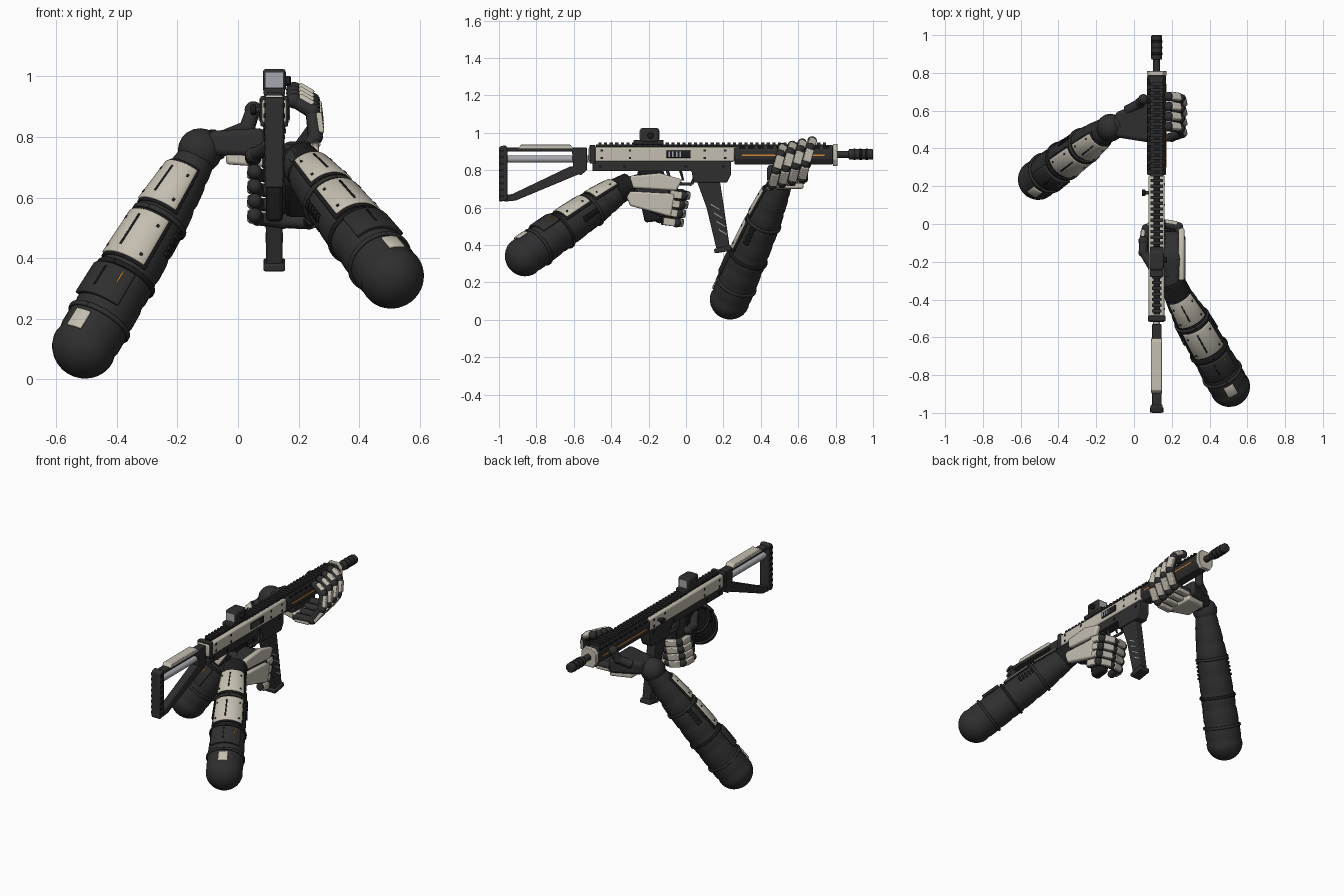
import bpy, bmesh, math
from mathutils import Vector, Matrix

cube = bpy.data.objects.get("Cube")
if cube:
    bpy.data.objects.remove(cube)


def material(name, rgb):
    m = bpy.data.materials.new(name)
    m.use_nodes = True
    m.diffuse_color = (*rgb, 1)
    bsdf = m.node_tree.nodes["Principled BSDF"]
    bsdf.inputs["Base Color"].default_value = (*rgb, 1)
    bsdf.inputs["Roughness"].default_value = 0.6
    return m


DARK = material("charcoal", (0.028, 0.028, 0.029))
BLACK = material("black", (0.012, 0.012, 0.013))
LIGHT = material("bone", (0.56, 0.52, 0.44))
STEEL = material("steel", (0.38, 0.39, 0.42))
ORANGE = material("orange", (0.65, 0.24, 0.03))
GX = 0.12      # centre line of the rifle
made = []


def finish(name, bm, mat, bevel=0, matrix=None):
    bmesh.ops.recalc_face_normals(bm, faces=bm.faces)
    me = bpy.data.meshes.new(name)
    bm.to_mesh(me)
    bm.free()
    me.materials.append(mat)
    ob = bpy.data.objects.new(name, me)
    bpy.context.collection.objects.link(ob)
    if matrix is not None:
        ob.matrix_world = matrix
    if bevel:
        mod = ob.modifiers.new("bevel", 'BEVEL')
        mod.width, mod.segments, mod.limit_method = bevel, 2, 'ANGLE'
    made.append(ob)
    return ob


def boxes(name, items, mat, bevel=0, matrix=None):
    bm = bmesh.new()
    for loc, size in items:
        bmesh.ops.create_cube(bm, size=1, matrix=Matrix.Translation(loc) @ Matrix.Diagonal((*size, 1)))
    return finish(name, bm, mat, bevel, matrix)


def box(name, loc, size, mat, bevel=0.004, matrix=None):
    return boxes(name, [(loc, size)], mat, bevel, matrix)


def prism(name, pts, lo, hi, mat, bevel=0.004, axis='x'):
    """Extrude a (y, z) outline along x, or an (x, z) outline along y."""
    place = (lambda p, d: (d, p[0], p[1])) if axis == 'x' else (lambda p, d: (p[0], d, p[1]))
    bm = bmesh.new()
    a = [bm.verts.new(place(p, lo)) for p in pts]
    b = [bm.verts.new(place(p, hi)) for p in pts]
    bm.faces.new(a)
    bm.faces.new(b)
    for i in range(len(pts)):
        j = (i + 1) % len(pts)
        bm.faces.new((a[i], a[j], b[j], b[i]))
    return finish(name, bm, mat, bevel)


def frame(origin, along, out):
    a = Vector(along).normalized()
    n = Vector(out)
    n = (n - a * n.dot(a)).normalized()
    m = Matrix((n, a.cross(n), a)).transposed().to_4x4()
    m.translation = origin
    return m


def rod(name, p, q, r0, r1, mat, bevel=0.004, sides=16):
    p, q = Vector(p), Vector(q)
    bm = bmesh.new()
    bmesh.ops.create_cone(bm, cap_ends=True, segments=sides, radius1=r0, radius2=r1, depth=(q - p).length)
    return finish(name, bm, mat, bevel, frame((p + q) / 2, q - p, (0.31, 0.2, 0.9)))


def ball(name, loc, r, mat):
    bm = bmesh.new()
    bmesh.ops.create_uvsphere(bm, u_segments=16, v_segments=10, radius=r)
    return finish(name, bm, mat, 0, Matrix.Translation(loc))


def hull(name, pts, mat, bevel=0.015):
    bm = bmesh.new()
    for p in pts:
        bm.verts.new(p)
    bmesh.ops.convex_hull(bm, input=bm.verts)
    bmesh.ops.dissolve_limit(bm, angle_limit=0.02, verts=bm.verts, edges=bm.edges)
    return finish(name, bm, mat, bevel)


# ---- forearms -------------------------------------------------------------
PROFILE = [(0, .06), (.1, .073), (.3, .09), (.6, .1), (.85, .105), (1, .107)]


def radius(t):
    for (t0, r0), (t1, r1) in zip(PROFILE, PROFILE[1:]):
        if t <= t1:
            return r0 + (r1 - r0) * (t - t0) / (t1 - t0)
    return PROFILE[-1][1]


def grid(rings, sides, closed):
    bm = bmesh.new()
    rows = [[bm.verts.new(p) for p in ring] for ring in rings]
    for u, v in zip(rows, rows[1:]):
        for i in range(sides if closed else sides - 1):
            j = (i + 1) % sides
            bm.faces.new((u[i], u[j], v[j], v[i]))
    return bm, rows


def forearm(side, wrist, elbow, out):
    wrist, elbow = Vector(wrist), Vector(elbow)
    length = (elbow - wrist).length
    m = frame(wrist, elbow - wrist, out)
    polar = lambda r, a, z: (r * math.cos(a), r * math.sin(a), z)
    # sleeve with rounded elbow cap and seams
    prof = [(t * length, radius(t) - 0.004 * (k % 5 == 4)) for k, t in enumerate(i / 40 for i in range(41))]
    prof += [(length + .105 * math.sin(k * math.pi / 16), .107 * math.cos(k * math.pi / 16) + .001) for k in range(1, 9)]
    bm, rows = grid([[polar(r, i * math.tau / 32, z) for i in range(32)] for z, r in prof], 32, True)
    bm.faces.new(rows[0])
    bm.faces.new(rows[-1])
    finish(side + "_forearm_sleeve", bm, DARK, 0, m)

    def shell(name, t0, t1, a0, a1, lift, mat, thick=0.012, bevel=0.004):
        n = max(3, int(abs(a1 - a0) / 8))
        rings = [[polar(radius(t) + lift, math.radians(a0 + (a1 - a0) * i / n), t * length) for i in range(n + 1)]
                 for t in (t0, (t0 + t1) / 2, t1)]
        bm, _ = grid(rings, n + 1, False)
        ob = finish(f"{side}_{name}", bm, mat, 0, m)
        mod = ob.modifiers.new("thickness", 'SOLIDIFY')
        mod.thickness, mod.offset = thick, 0
        if bevel:
            b = ob.modifiers.new("bevel", 'BEVEL')
            b.width, b.segments, b.limit_method = bevel, 2, 'ANGLE'

    # armour plates, slots and screws
    for k, (t0, t1) in enumerate(((.1, .31), (.37, .6))):
        shell(f"arm_plate_{k}", t0, t1, -52, 52, .005, LIGHT)
        shell(f"plate_slot_{k}", t0 + .03, t1 - .04, 4, 8, .0115, BLACK, .002, 0)
        for a in (-40, 38):
            for t in (t0 + .04, t1 - .04):
                shell(f"plate_screw_{k}", t, t + .012, a, a + 5, .0115, BLACK, .003, 0)
        shell(f"plate_rim_{k}", t0 - .012, t1 + .012, -60, 60, .001, BLACK, .01)
    shell("elbow_plate", .66, .82, -48, 48, .008, DARK, .016)
    shell("elbow_slot", .68, .78, 4, 7, .0165, BLACK, .002, 0)
    shell("elbow_accent", .675, .74, -28, -26, .0165, ORANGE, .002, 0)
    shell("elbow_badge", .9, .99, -14, 16, .004, LIGHT, .01)
    for t in (.335, .63, .86):
        shell("arm_band", t, t + .022, 0, 360, .002, BLACK if t == .63 else DARK, .012)
    for k in range(5):
        for a in (80, -98):
            shell("side_rib", .36 + k * .03, .375 + k * .03, a, a + 18, .003, BLACK, .008, 0)


forearm("right", (.2, -.32, .72), (.507, -.862, .34), (.1, -.25, .9))
forearm("left", (-.13, .51, .74), (-.507, .235, .108), (-.35, -.75, .5))


# ---- hands ----------------------------------------------------------------
def finger(name, pts, r, centre, plates=True):
    pts = [Vector(p) for p in pts]
    for k, (p, q) in enumerate(zip(pts, pts[1:])):
        rod(f"{name}_segment_{k}", p, q, r, r * .92, DARK, 0.003, 12)
        ball(f"{name}_joint_{k}", q, r * 1.08, DARK)
        if plates:
            mid = (p + q) / 2
            out = mid - Vector(centre)
            m = frame(mid, q - p, out)
            box(f"{name}_plate_{k}", (r * .65, 0, 0), (r, r * 1.75, (q - p).length * .8), LIGHT, .005, m)


# right hand on the pistol grip
side_outline = [(-.35, .76), (-.31, .64), (-.1, .53), (-.04, .56), (-.04, .72), (-.17, .79)]
hull("right_palm", [(x, y, z) for x in (.15, .25) for y, z in side_outline], DARK, .025)
prism("right_hand_upper_plate", [(-.3, .77), (-.14, .785), (-.02, .75), (-.05, .69), (-.29, .705)], .235, .268, LIGHT, .01)
prism("right_hand_lower_plate", [(-.33, .69), (-.06, .675), (-.08, .55), (-.3, .61)], .235, .272, LIGHT, .01)
for k in range(4):
    z = .675 - k * .048
    y = -.005 - k * .012
    finger(f"right_finger_{k}", [(.245, y - .09, z), (.235, y - .01, z - .012), (.15, y + .005, z - .01),
                                 (.065, y - .02, z), (.055, y - .1, z + .01)], .023, (.15, -.1, z))
finger("right_thumb", [(.18, -.27, .75), (.1, -.23, .765), (.05, -.15, .74), (.05, -.09, .73)], .025, (.15, -.1, .7), False)
rod("right_wrist_cuff", (.235, -.38, .68), (.2, -.3, .725), .074, .066, BLACK)

# left hand under the handguard
ball("left_wrist_ball", (-.125, .51, .755), .074, DARK)
rod("left_wrist_cuff", (-.17, .5, .74), (-.06, .53, .78), .055, .052, DARK, .01)
hull("left_palm", [(-.1, y, z) for y in (.46, .59) for z in (.74, .82)]
     + [(.09, y, z) for y in (.43, .66) for z in (.73, .83)], DARK, .02)
hull("left_hand_plate", [(-.04, y, z) for y in (.46, .6) for z in (.71, .75)]
     + [(.1, y, z) for y in (.43, .63) for z in (.7, .75)], LIGHT, .01)
for k in range(4):
    y = .46 + k * .053
    z = .72 + k * .012
    finger(f"left_finger_{k}", [(.08, y - .01, z), (.2, y, z), (.255, y + .02, z + .08),
                                (.245, y + .045, z + .165), (.185, y + .055, z + .2)], .024, (.15, y, .84))
finger("left_thumb", [(-.04, .6, .8), (.03, .64, .83), (.05, .66, .89)], .026, (.15, .6, .85), False)

# ---- rifle: receiver and handguard ----------------------------------------
prism("receiver", [(-.52, .845), (-.52, .925), (.26, .925), (.26, .845)], GX - .042, GX + .042, LIGHT, .01)
prism("lower_receiver", [(-.5, .795), (-.5, .85), (.24, .85), (.24, .775), (.22, .735), (.04, .735), (.03, .795)],
      GX - .034, GX + .034, DARK)
box("ejection_port", (GX + .042, -.04, .885), (.012, .13, .04), BLACK)
boxes("port_ribs", [((GX + .049, -.09 + k * .02, .885), (.004, .008, .03)) for k in range(4)], STEEL)
boxes("receiver_screws", [((GX, y, z), (.089, .012, .012)) for y in (-.45, -.3, .1, .21) for z in (.865, .905)], BLACK)
boxes("lower_pins", [((GX, y, .82), (.076, .016, .016)) for y in (-.46, -.33, .0, .2)], BLACK)
box("rear_collar", (GX, -.5, .885), (.092, .03, .1), DARK)
c = [(.05, .86), (.05, .91), (.03, .935), (-.03, .935), (-.05, .91), (-.05, .86), (-.03, .83), (.03, .83)]
prism("handguard", [(GX + x, z) for x, z in c], .26, .785, DARK, .004, 'y')
prism("front_collar", [(GX + x * 1.04, .885 + (z - .885) * 1.13) for x, z in c], .785, .81, LIGHT, .003, 'y')
boxes("handguard_stripes", [((GX + s * .05, .52, .88), (.004, .44, .009)) for s in (-1, 1)], ORANGE)
boxes("handguard_vents", [((GX + s * .043, .3 + k * .05, .921), (.012, .03, .012)) for s in (-1, 1) for k in range(10)], BLACK)
box("top_rail", (GX, .13, .93), (.036, 1.22, .014), BLACK, 0)
boxes("rail_teeth", [((GX, -.46 + k * .03, .94), (.066 if k > 10 else .05, .017, .014)) for k in range(41)], DARK)

# barrel and muzzle
rod("barrel", (GX, .8, .885), (GX, .9, .885), .019, .019, DARK)
rod("muzzle", (GX, .87, .885), (GX, 1, .885), .029, .029, DARK, .006)
for k in range(3):
    rod("muzzle_ring", (GX, .895 + k * .033, .885), (GX, .907 + k * .033, .885), .031, .031, BLACK, .002)

# magazine, trigger and pistol grip
prism("magazine", [(.055, .75), (.18, .75), (.2, .62), (.235, .38), (.165, .37), (.11, .6)], GX - .027, GX + .027, DARK, .006)
prism("magazine_base", [(.152, .355), (.15, .38), (.24, .4), (.245, .37)], GX - .036, GX + .036, DARK, .006)
for k in range(4):
    y, z = .135 + k * .014, .62 - k * .045
    prism("magazine_groove", [(y, z), (y + .045, z - .028), (y + .045, z - .033), (y, z - .006)], GX - .029, GX + .029, STEEL, 0)
guard = [(-.1, .8), (-.08, .73), (.03, .725), (.045, .76)]
for p, q in zip(guard, guard[1:]):
    rod("trigger_guard", (GX, *p), (GX, *q), .009, .009, DARK, .002, 8)
rod("trigger", (GX, -.03, .8), (GX, -.015, .745), .008, .006, BLACK, .002, 8)
prism("pistol_grip", [(-.26, .8), (-.12, .8), (-.1, .7), (-.13, .53), (-.22, .52), (-.25, .66)], GX - .028, GX + .028, BLACK, .012)

# charging knob
rod("charging_handle", (GX - .03, .165, .89), (GX - .065, .165, .89), .01, .01, DARK)
rod("charging_knob", (GX - .06, .165, .89), (GX - .078, .165, .89), .018, .018, BLACK)

# optic sight
box("sight_mount", (GX, -.2, .95), (.07, .16, .025), DARK)
box("sight_body", (GX, -.195, .987), (.076, .1, .076), DARK, .01)
boxes("sight_lenses", [((GX, y, .988), (.058, .006, .05)) for y in (-.246, -.144)], STEEL)
rod("sight_knob", (GX + .03, -.19, .985), (GX + .055, -.19, .985), .016, .016, BLACK)

# ---- shoulder stock -------------------------------------------------------
prism("butt_pad", [(-1, .63), (-1, .925), (-.965, .935), (-.955, .92), (-.955, .64)], GX - .032, GX + .032, DARK, .008)
boxes("butt_ribs", [((GX, -.985, .66 + k * .035), (.07, .026, .014)) for k in range(8)], BLACK)
for name, pts in (("stock_top_bar", [(-.97, .9), (-.97, .922), (-.53, .922), (-.53, .9)]),
                  ("stock_front_bar", [(-.6, .78), (-.61, .91), (-.53, .92), (-.53, .8), (-.56, .775)]),
                  ("stock_lower_bar", [(-.97, .632), (-.97, .668), (-.93, .672), (-.62, .82), (-.57, .82), (-.57, .78), (-.91, .638)])):
    prism(name, pts, GX - .025, GX + .025, DARK)
prism("cheek_rest", [(-.9, .915), (-.88, .938), (-.62, .938), (-.6, .915)], GX - .029, GX + .029, LIGHT)
rod("stock_tube", (GX, -.96, .86), (GX, -.52, .86), .019, .019, STEEL, 0)

# smooth shading with sharp edges kept
bpy.ops.object.select_all(action='DESELECT')
for ob in made:
    ob.select_set(True)
bpy.context.view_layer.objects.active = made[0]
bpy.ops.object.shade_smooth_by_angle(angle=math.radians(35))
